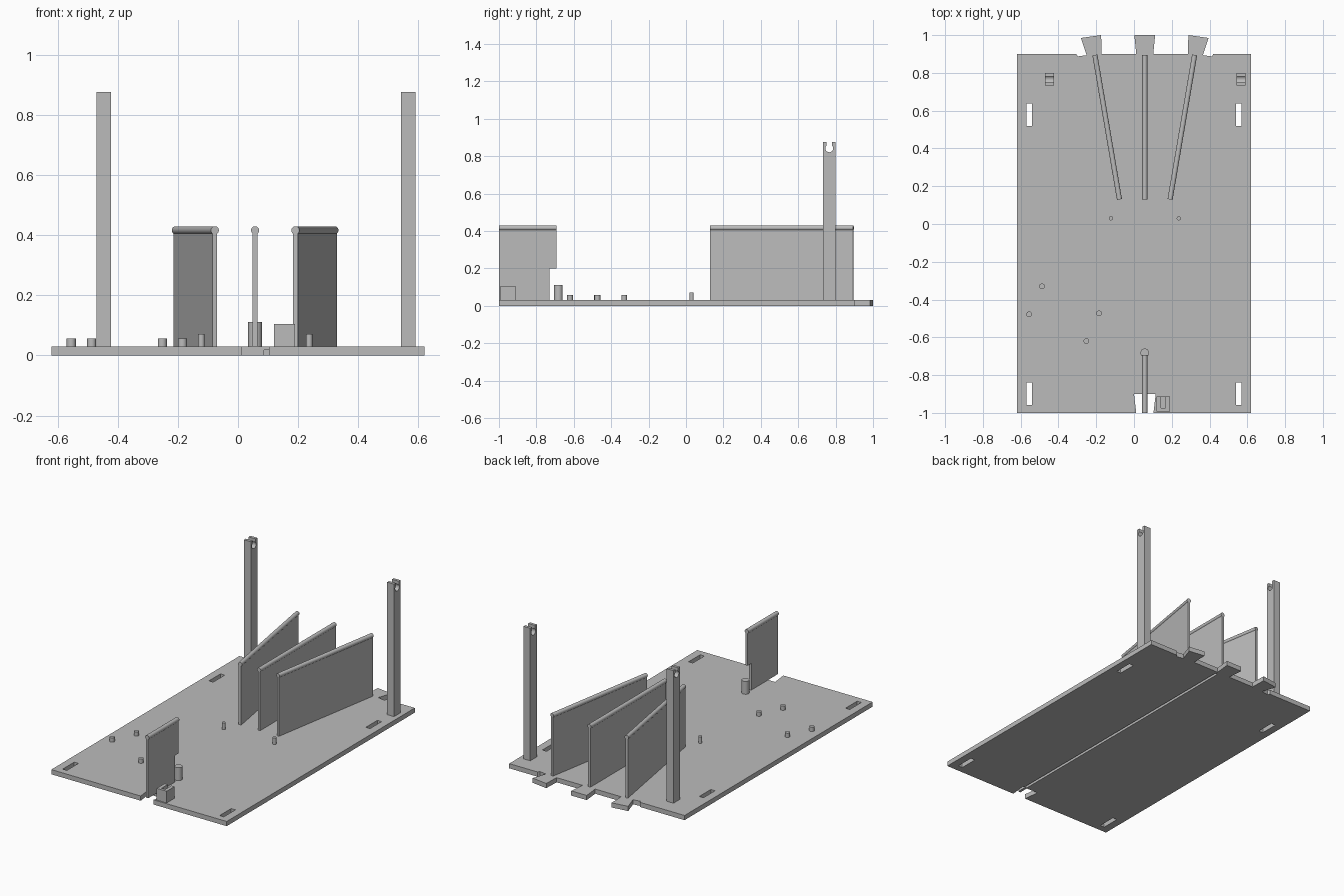
import bpy, bmesh, math
from mathutils import Vector, Matrix

if "Cube" in bpy.data.objects:
    bpy.data.objects.remove(bpy.data.objects["Cube"])

grey = bpy.data.materials.new("light_grey")
grey.diffuse_color = (0.5, 0.5, 0.5, 1)
grey.use_nodes = True
grey.node_tree.nodes["Principled BSDF"].inputs["Base Color"].default_value = grey.diffuse_color
CX = 0.057      # x of the symmetry line of walls, tabs and posts
T = 0.03        # plate thickness


def finish(name, bm):
    bmesh.ops.recalc_face_normals(bm, faces=bm.faces)
    me = bpy.data.meshes.new(name)
    bm.to_mesh(me)
    bm.free()
    me.materials.append(grey)
    ob = bpy.data.objects.new(name, me)
    bpy.context.collection.objects.link(ob)
    return ob


def prism(name, pts, vec):
    """Extrude a closed 3D outline along vec."""
    bm = bmesh.new()
    f = bm.faces.new([bm.verts.new(p) for p in pts])
    r = bmesh.ops.extrude_face_region(bm, geom=[f])
    bmesh.ops.translate(bm, vec=vec, verts=[v for v in r["geom"] if isinstance(v, bmesh.types.BMVert)])
    return finish(name, bm)


def box(name, x0, x1, y0, y1, z0, z1):
    return prism(name, [(x0, y0, z0), (x1, y0, z0), (x1, y1, z0), (x0, y1, z0)], (0, 0, z1 - z0))


def smooth(ob):
    bpy.ops.object.select_all(action='DESELECT')
    ob.select_set(True)
    bpy.context.view_layer.objects.active = ob
    bpy.ops.object.shade_smooth_by_angle(angle=math.radians(35))


def peg(name, x, y, r, top):
    bm = bmesh.new()
    bmesh.ops.create_cone(bm, cap_ends=True, segments=24, radius1=r, radius2=r, depth=top - 0.02,
                          matrix=Matrix.Translation((x, y, (top + 0.02) / 2)))
    smooth(finish(name, bm))


def cut(ob, cutters):
    """Subtract the cutters for good and discard them."""
    for c in cutters:
        m = ob.modifiers.new("cut", 'BOOLEAN')
        m.operation, m.solver, m.object = 'DIFFERENCE', 'EXACT', c
        bpy.context.view_layer.objects.active = ob
        bpy.ops.object.modifier_apply(modifier=m.name)
        bpy.data.objects.remove(c)


# Base plate outline with dovetail tabs at the back and a dovetail socket in front
side = [(0.363, 0.9), (0.355, 0.887), (0.308, 0.894), (0.338, 0.985), (0.231, 1.0), (0.228, 0.9)]
mid = [(0.045, 0.9), (0.055, 1.0)]
back = side + mid
half_r = [(CX + x, y) for x, y in back]
half_l = [(CX - x, y) for x, y in reversed(back)]
outline = ([(-0.62, -1), (0.012, -1), (0.0, -0.9), (0.115, -0.9), (0.103, -1), (0.62, -1), (0.62, 0.9)]
           + half_r + half_l + [(-0.62, 0.9)])
plate = prism("base_plate", [(x, y, 0) for x, y in outline], (0, 0, T))

# Strap slots in the corners and a channel underneath
slots = [box("slot", s * 0.555 - 0.015, s * 0.555 + 0.015, y, y + 0.117, -0.1, 0.1)
         for s in (-1, 1) for y in (-0.957, 0.52)]
cut(plate, slots + [box("channel", 0.087, 0.104, -0.95, 0.88, -0.05, 0.018)])


def bead(name, a, b, r=0.0135):
    """Round rail along the top of a wall."""
    a, b = Vector(a), Vector(b)
    d = b - a
    bm = bmesh.new()
    bmesh.ops.create_cone(bm, cap_ends=True, segments=24, radius1=r, radius2=r, depth=d.length,
                          matrix=Matrix.Translation((a + b) / 2) @ d.to_track_quat('Z', 'Y').to_matrix().to_4x4())
    smooth(finish(name, bm))


# Three fanned walls with round top rails
ZB = 0.4165
for name, xa, xb in (("left", -0.077, -0.207), ("middle", CX, CX), ("right", 0.191, 0.321)):
    a, b = Vector((xa, 0.13, 0)), Vector((xb, 0.895, 0))
    d = (b - a).normalized()
    n = Vector((d.y, -d.x, 0)) * 0.008
    lift = Vector((0, 0, T - 0.005))
    prism(name + "_wall", [a - n + lift, a + n + lift, b + n + lift, b - n + lift], (0, 0, ZB - T))
    up = Vector((0, 0, ZB))
    bead(name + "_wall_rail", a + up, b + up)

# Front wall with a step cut out of its lower inner corner
prism("front_wall", [(CX - 0.008, y, z) for y, z in
                     ((-1, T), (-0.73, T), (-0.73, 0.2), (-0.693, 0.2), (-0.693, ZB), (-1, ZB))], (0.016, 0, 0))
bead("front_wall_rail", (CX, -1, ZB), (CX, -0.693, ZB))

# Pegs
peg("stop_peg", CX, -0.682, 0.023, 0.112)
for x in (-0.122, 0.237):
    peg("tall_peg", x, 0.03, 0.011, 0.072)
for x, y in ((-0.487, -0.33), (-0.555, -0.478), (-0.185, -0.473), (-0.252, -0.62)):
    peg("short_peg", x, y, 0.015, 0.057)

# Small slotted holder beside the front wall
holder = box("holder", 0.12, 0.19, -0.992, -0.912, T - 0.005, 0.105)
cut(holder, [box("holder_slot", 0.142, 0.168, -0.975, -0.85, 0.045, 0.2)])

# Tall posts with a keyhole notch at the top, open upward
YP, ZP, R, W = 0.766, 0.842, 0.021, 0.015
a0 = math.asin(W / R)
arc = [(YP + R * math.sin(a0 + (2 * math.pi - 2 * a0) * i / 20),
        ZP + R * math.cos(a0 + (2 * math.pi - 2 * a0) * i / 20)) for i in range(21)]
profile = ([(YP - 0.033, T - 0.005), (YP + 0.033, T - 0.005), (YP + 0.033, 0.877), (YP + W, 0.877)]
           + arc + [(YP - W, 0.877), (YP - 0.033, 0.877)])
for name, x in (("left_post", -0.447), ("right_post", 0.566)):
    smooth(prism(name, [(x - 0.024, y, z) for y, z in profile], (0.048, 0, 0)))
